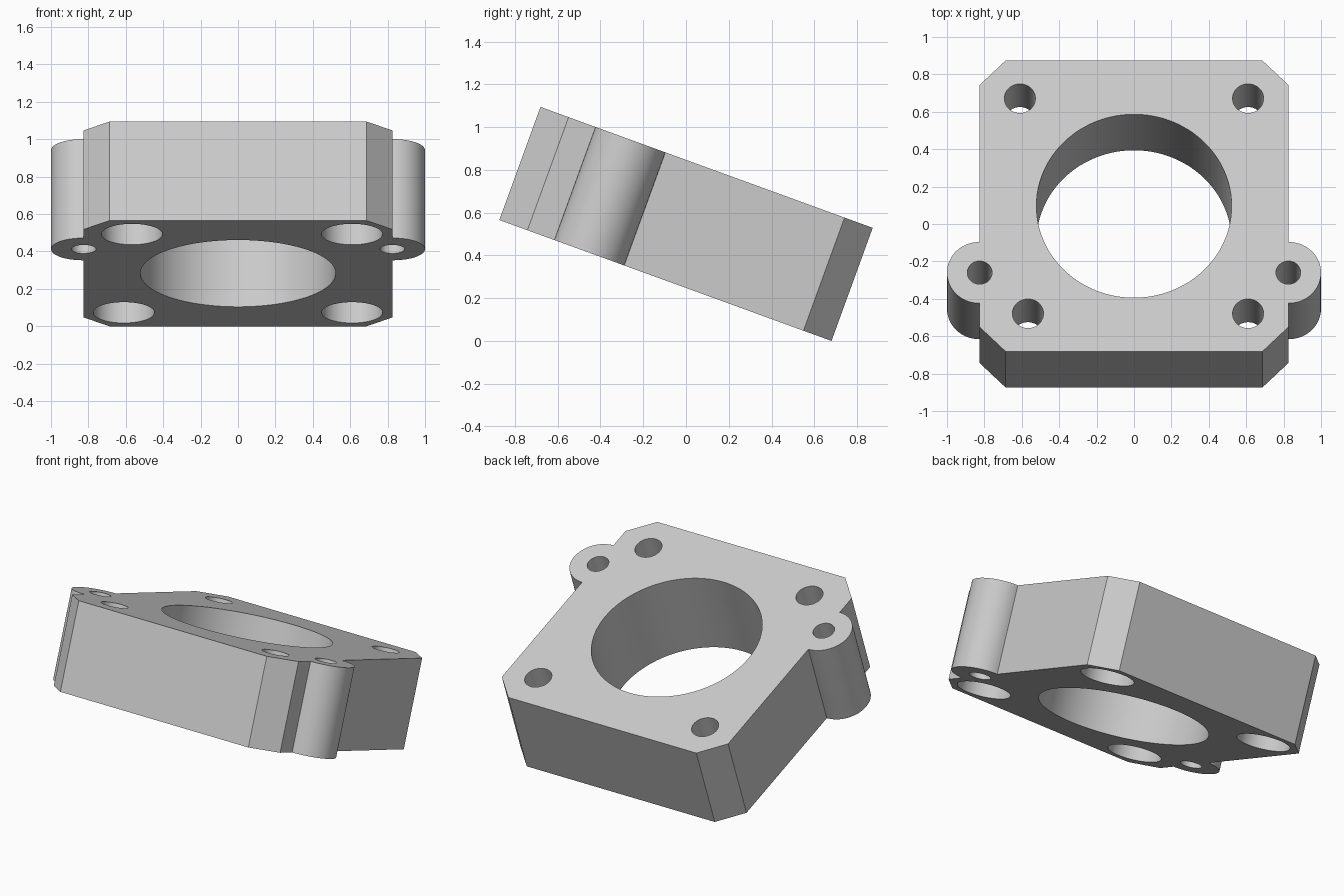
import bpy
import bmesh
from math import radians, cos, sin, pi
from mathutils import Matrix

if "Cube" in bpy.data.objects:
    bpy.data.objects.remove(bpy.data.objects["Cube"], do_unlink=True)

HALF = 0.827        # half width of the square plate
FLAT = 0.687        # where the corner chamfers begin
THICK = 0.563
TOP = THICK / 2
EAR_Y, EAR_R = -0.379, 0.174

grey = bpy.data.materials.new("light grey")
grey.use_nodes = True
colour = (0.6, 0.6, 0.6, 1)
grey.diffuse_color = colour
grey.node_tree.nodes["Principled BSDF"].inputs["Base Color"].default_value = colour


def make_object(name, bm):
    bmesh.ops.recalc_face_normals(bm, faces=bm.faces)
    mesh = bpy.data.meshes.new(name)
    bm.to_mesh(mesh)
    bm.free()
    mesh.materials.append(grey)
    obj = bpy.data.objects.new(name, mesh)
    bpy.context.collection.objects.link(obj)
    return obj


def cutter(x, y, sections, segments=64):
    """Stepped round cutter; sections are (radius, height) rings from top to bottom."""
    bm = bmesh.new()
    rings = []
    for radius, z in sections:
        angles = [2 * pi * i / segments for i in range(segments)]
        rings.append([bm.verts.new((x + radius * cos(a), y + radius * sin(a), z)) for a in angles])
    bm.faces.new(rings[0])
    bm.faces.new(rings[-1])
    for upper, lower in zip(rings, rings[1:]):
        for i in range(segments):
            j = (i + 1) % segments
            bm.faces.new((upper[i], upper[j], lower[j], lower[i]))
    return make_object("hole_cutter", bm)


# Plate outline: right half with chamfers and round ear, then mirrored
right = [(FLAT, -HALF), (HALF, -FLAT)]
for i in range(33):
    a = -pi / 2 + pi * i / 32
    right.append((HALF + (EAR_R - 0.001) * cos(a), EAR_Y + EAR_R * sin(a)))
right += [(HALF, FLAT), (FLAT, HALF)]
outline = right + [(-x, y) for x, y in reversed(right)]

bm = bmesh.new()
base = bm.faces.new([bm.verts.new((x, y, -TOP)) for x, y in outline])
extruded = bmesh.ops.extrude_face_region(bm, geom=[base], use_keep_orig=True)
moved = [v for v in extruded["geom"] if isinstance(v, bmesh.types.BMVert)]
bmesh.ops.translate(bm, verts=moved, vec=(0, 0, THICK))
plate = make_object("mounting_plate", bm)

# Central bore, ear holes and counterbored screw holes
over, step = TOP + 0.1, -TOP + 0.2
cutters = [cutter(0, 0, [(0.522, over), (0.522, -over)], 96)]
for side in (-1, 1):
    cutters.append(cutter(side * 0.825, EAR_Y, [(0.066, over), (0.066, -over)]))
for x, y in [(-0.61, 0.612), (0.61, 0.612), (-0.567, -0.612), (0.61, -0.612)]:
    cutters.append(cutter(x, y, [(0.083, over), (0.083, step), (0.163, step), (0.163, -over)]))

bpy.ops.object.select_all(action="DESELECT")
bpy.context.view_layer.objects.active = plate
plate.select_set(True)
for tool in cutters:
    tool.hide_render = True
    mod = plate.modifiers.new("hole", "BOOLEAN")
    mod.operation = "DIFFERENCE"
    mod.solver = "EXACT"
    mod.object = tool
    bpy.ops.object.modifier_apply(modifier=mod.name)
    bpy.data.objects.remove(tool, do_unlink=True)

# Smooth round walls, then tilt the plate forward-high and rest it on the ground
bpy.ops.object.shade_smooth_by_angle(angle=radians(30))
tilt = radians(-20)
height = HALF * sin(-tilt) + TOP * cos(tilt)
plate.data.transform(Matrix.Translation((0, 0, height)) @ Matrix.Rotation(tilt, 4, "X"))
